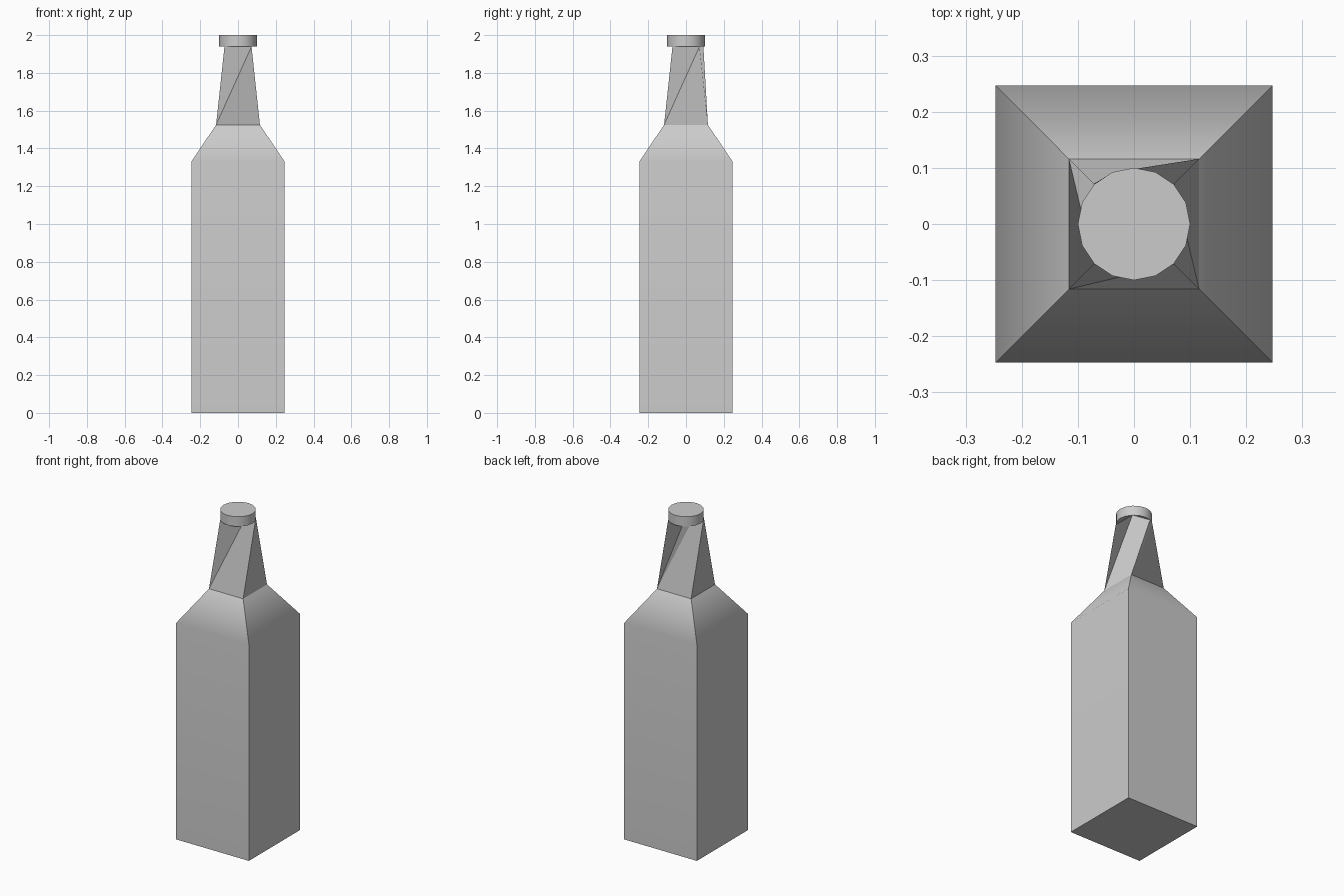
import bpy, math

if "Cube" in bpy.data.objects:
    bpy.data.objects.remove(bpy.data.objects["Cube"])


def square(r, z):
    # corners: front-left, front-right, back-right, back-left
    return [(-r, -r, z), (r, -r, z), (r, r, z), (-r, r, z)]


def make(name, verts, faces):
    me = bpy.data.meshes.new(name)
    me.from_pydata(verts, [], faces)
    me.update()
    ob = bpy.data.objects.new(name, me)
    bpy.context.collection.objects.link(ob)
    return ob


def smooth(ob, degrees):
    bpy.ops.object.select_all(action='DESELECT')
    ob.select_set(True)
    bpy.context.view_layer.objects.active = ob
    bpy.ops.object.shade_smooth_by_angle(angle=math.radians(degrees))


# square body with sloping shoulder
verts = square(0.247, 0) + square(0.247, 1.33) + square(0.116, 1.525)
faces = [(3, 2, 1, 0)]
for k in (0, 4):
    faces += [(k + i, k + (i + 1) % 4, k + 4 + (i + 1) % 4, k + 4 + i) for i in range(4)]
body = make("bottle_body", verts, faces)
smooth(body, 45)
wn = body.modifiers.new("weighted_normals", 'WEIGHTED_NORMAL')
wn.keep_sharp = True

# neck whose sides twist a quarter turn, each face folding round a corner
verts = square(0.116, 1.525) + square(0.0715, 1.94) + [(-0.038, 0.092, 1.94)]
faces = []
for i in range(4):
    a, b, c = i, (i + 1) % 4, (i + 2) % 4
    faces.append((b, 8 if i == 1 else 4 + c, 4 + b, a))
faces.append((2, 7, 8))
make("bottle_neck", verts, faces)

# round cap
bpy.ops.mesh.primitive_cylinder_add(vertices=16, radius=0.1, depth=0.06,
                                    location=(0, 0, 1.97))
cap = bpy.context.object
cap.name = "cap"
smooth(cap, 30)
